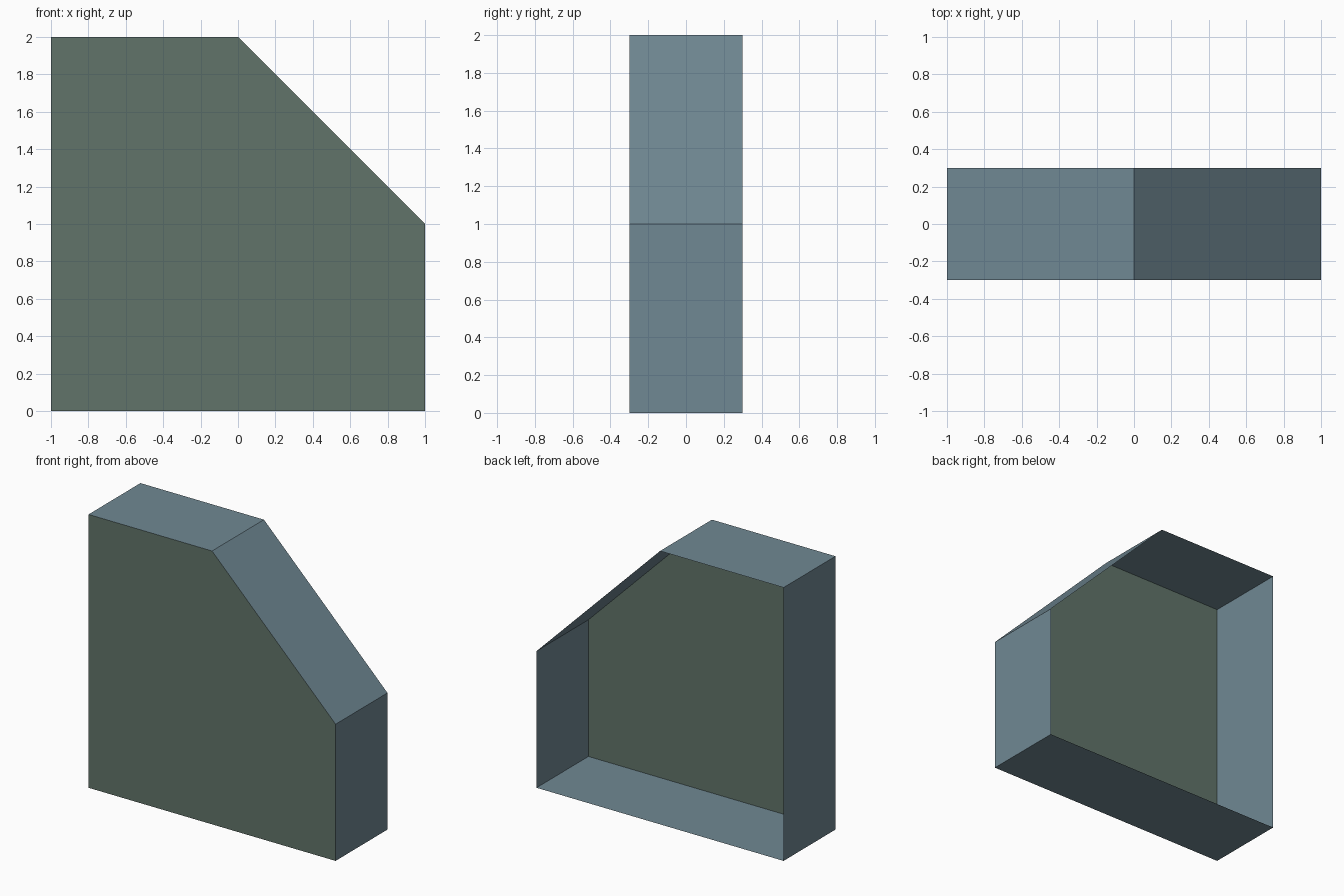
import bpy

if "Cube" in bpy.data.objects:
    bpy.data.objects.remove(bpy.data.objects["Cube"])

# Front outline: a square plate with the upper right corner cut off
PROFILE = [(-1, 0), (1, 0), (1, 1), (0, 2), (-1, 2)]
DEPTH = 0.3


def material(name, color):
    mat = bpy.data.materials.new(name)
    mat.diffuse_color = (*color, 1)
    mat.use_nodes = True
    mat.node_tree.nodes["Principled BSDF"].inputs["Base Color"].default_value = mat.diffuse_color
    return mat


def add_part(name, verts, faces, mat):
    mesh = bpy.data.meshes.new(name)
    mesh.from_pydata(verts, [], faces)
    mesh.materials.append(mat)
    mesh.update()
    obj = bpy.data.objects.new(name, mesh)
    bpy.context.collection.objects.link(obj)
    return obj


grey_green = material("grey green", (0.119, 0.174, 0.144))
blue_grey = material("blue grey", (0.162, 0.246, 0.292))

n = len(PROFILE)
front = [(x, -DEPTH, z) for x, z in PROFILE]
back = [(x, DEPTH, z) for x, z in PROFILE]

# Front panel
add_part("front_panel", front, [tuple(range(n))], grey_green)

# Rim walls running back from the panel; the back stays open
walls = [(i, i + n, (i + 1) % n + n, (i + 1) % n) for i in range(n)]
add_part("rim_walls", front + back, walls, blue_grey)
